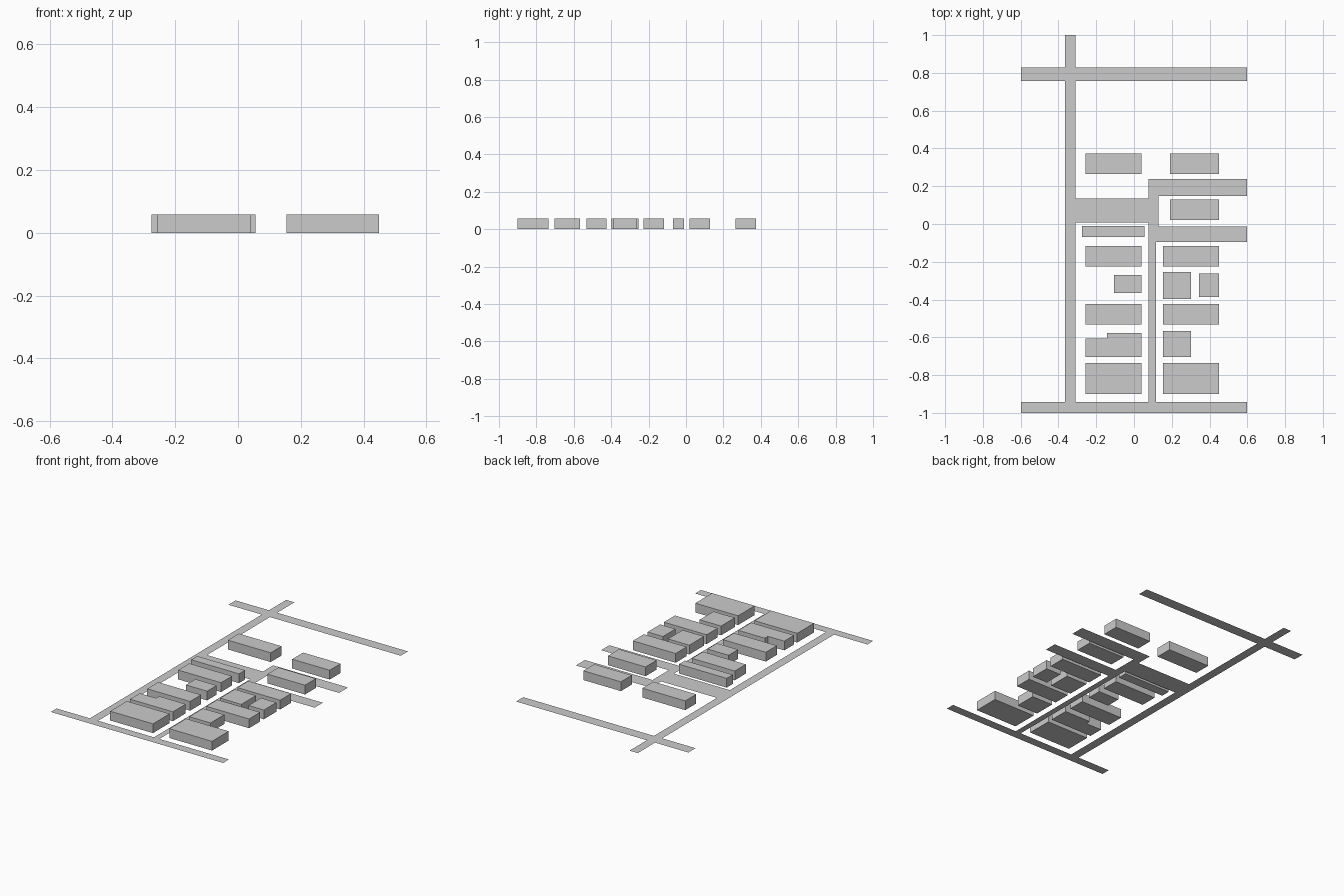
import bpy
import bmesh

if "Cube" in bpy.data.objects:
    bpy.data.objects.remove(bpy.data.objects["Cube"])

HEIGHT = 0.058


def make_object(name, bm):
    mesh = bpy.data.meshes.new(name)
    bm.to_mesh(mesh)
    bm.free()
    obj = bpy.data.objects.new(name, mesh)
    bpy.context.collection.objects.link(obj)
    return obj


def add_polygon(bm, points):
    face = bm.faces.new([bm.verts.new((x, y, 0)) for x, y in points])
    face.normal_update()
    return face


def rect(x0, x1, y0, y1):
    return [(x0, y0), (x1, y0), (x1, y1), (x0, y1)]


def building(name, points):
    """Extrude a footprint into a closed flat-roofed block."""
    bm = bmesh.new()
    face = add_polygon(bm, points)
    ext = bmesh.ops.extrude_face_region(bm, geom=[face], use_keep_orig=True)
    top = [v for v in ext["geom"] if isinstance(v, bmesh.types.BMVert)]
    bmesh.ops.translate(bm, verts=top, vec=(0, 0, HEIGHT))
    bmesh.ops.recalc_face_normals(bm, faces=bm.faces)
    return make_object(name, bm)


# Flat street network, pieces meet edge to edge
E = 0.597                   # road ends
A0, A1 = -0.366, -0.309     # main avenue
B0, B1 = 0.078, 0.116       # inner lane
roads = bmesh.new()
for r in [
    (-E, E, -1.0, -0.943),          # south street
    (A0, A1, -0.943, 0.758),        # avenue
    (-E, E, 0.758, 0.829),          # north street
    (A0, A1, 0.829, 1.0),           # avenue beyond north street
    (B0, B1, -0.943, 0.008),        # inner lane
    (A1, B0, 0.008, 0.135),         # square
    (B0, 0.129, 0.008, 0.148),      # link to the upper branch
    (B0, E, 0.148, 0.237),          # upper branch
    (B1, E, -0.094, -0.013),        # lower branch
    (B1, 0.129, -0.013, 0.008),     # corner of the link
]:
    add_polygon(roads, rect(*r))
make_object("streets", roads)

# Rows of full-width blocks, west and east of the inner lane
W0, W1, E0, E1 = -0.256, 0.041, 0.154, 0.450
for i, (y0, y1) in enumerate([(-0.90, -0.735), (-0.533, -0.424), (-0.226, -0.117)]):
    building(f"west_block_{i + 1}", rect(W0, W1, y0, y1))
    building(f"east_block_{i + 1}", rect(E0, E1, y0, y1))

# Smaller and northern buildings
for name, r in {
    "north_west_block": (W0, W1, 0.265, 0.373),
    "north_east_block": (0.190, E1, 0.265, 0.373),
    "island_block": (0.190, E1, 0.020, 0.129),
    "long_narrow_block": (-0.275, 0.056, -0.070, -0.010),
    "west_small_block": (-0.106, W1, -0.364, -0.270),
    "east_square_block": (E0, 0.302, -0.398, -0.253),
    "east_side_block": (0.344, E1, -0.387, -0.263),
    "east_small_block": (E0, 0.302, -0.703, -0.567),
}.items():
    building(name, rect(*r))

# L-shaped building
building("l_shaped_block", [(W0, -0.703), (W1, -0.703), (W1, -0.576),
                            (-0.143, -0.576), (-0.143, -0.607), (W0, -0.607)])
